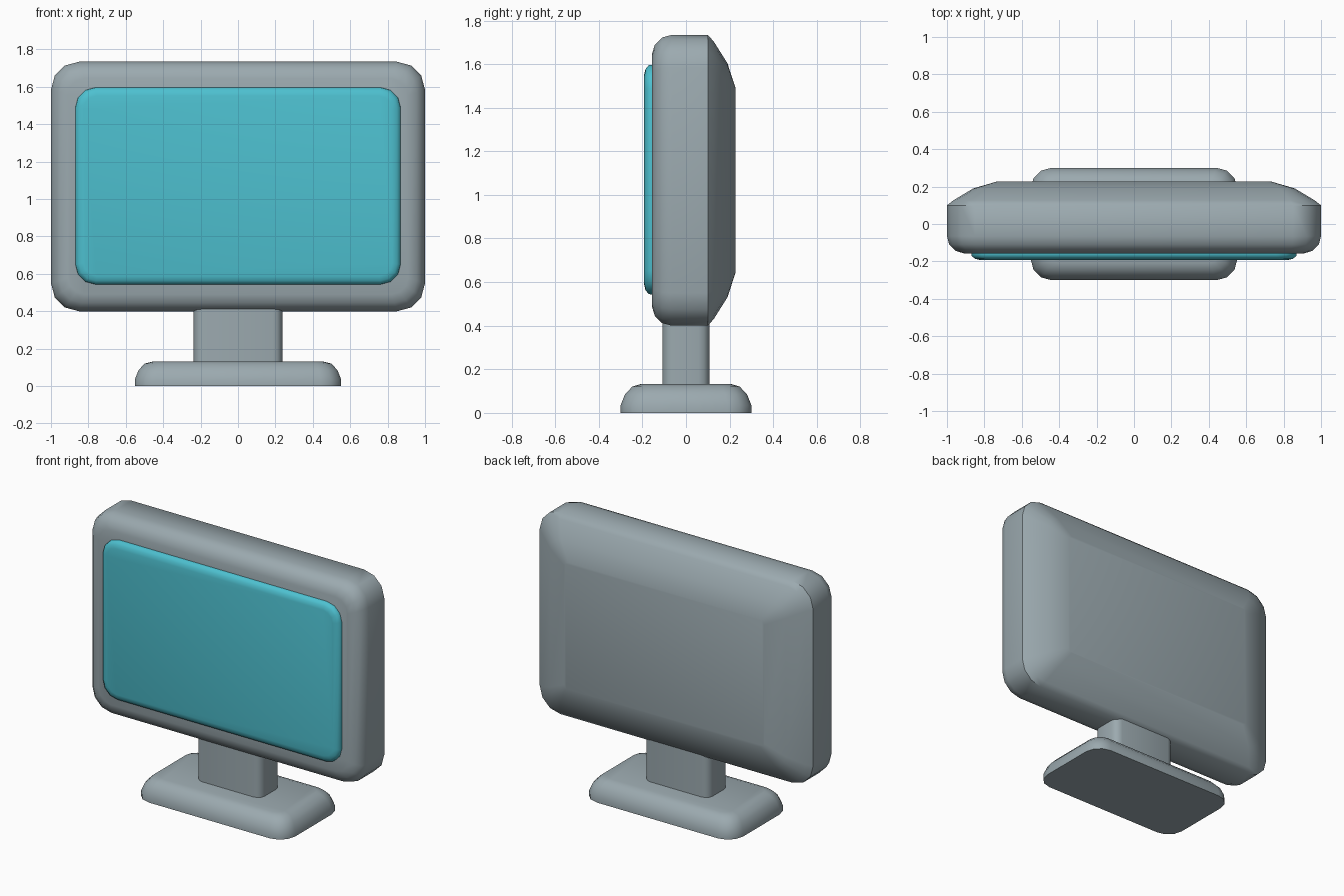
import bpy, bmesh, math

if "Cube" in bpy.data.objects:
    bpy.data.objects.remove(bpy.data.objects["Cube"])


def material(name, rgb):
    m = bpy.data.materials.new(name)
    m.diffuse_color = (*rgb, 1)
    m.use_nodes = True
    m.node_tree.nodes["Principled BSDF"].inputs["Base Color"].default_value = m.diffuse_color
    return m


GREY = material("cool_grey", (0.33, 0.40, 0.43))
TEAL = material("screen_teal", (0.075, 0.53, 0.63))


def rounded_rect(hu, hv, r, seg=3):
    """Outline of a rectangle with rounded corners."""
    pts = []
    for k, (su, sv) in enumerate([(1, 1), (-1, 1), (-1, -1), (1, -1)]):
        for i in range(seg + 1):
            a = math.pi / 2 * (k + i / seg)
            pts.append((su * (hu - r) + r * math.cos(a), sv * (hv - r) + r * math.sin(a)))
    return pts


def loft(name, hu, hv, rings, mat, z=0.0, upright=False):
    """Skin rings of (depth, inset u, inset v, corner radius) and cap both ends."""
    bm = bmesh.new()
    loops = []
    for d, iu, iv, r in rings:
        outline = rounded_rect(hu - iu, hv - iv, r)
        loops.append([bm.verts.new((u, d, z + v) if upright else (u, v, z + d))
                      for u, v in outline])
    n = len(loops[0])
    for a, b in zip(loops, loops[1:]):
        for i in range(n):
            j = (i + 1) % n
            bm.faces.new((a[i], a[j], b[j], b[i]))
    bm.faces.new(loops[0])
    bm.faces.new(loops[-1])
    bmesh.ops.recalc_face_normals(bm, faces=bm.faces)
    me = bpy.data.meshes.new(name)
    bm.to_mesh(me)
    bm.free()
    me.materials.append(mat)
    ob = bpy.data.objects.new(name, me)
    bpy.context.collection.objects.link(ob)
    bpy.ops.object.select_all(action='DESELECT')
    ob.select_set(True)
    bpy.context.view_layer.objects.active = ob
    bpy.ops.object.shade_smooth_by_angle(angle=math.radians(50))
    return ob


# Housing: rounded front rim, tapered back
loft("monitor_housing", 1.0, 0.667, [
    (-0.157, 0.09, 0.09, 0.09),
    (-0.143, 0.045, 0.045, 0.12),
    (-0.11, 0.012, 0.012, 0.14),
    (-0.065, 0.0, 0.0, 0.15),
    (0.10, 0.0, 0.0, 0.15),
    (0.127, 0.035, 0.03, 0.13),
    (0.19, 0.14, 0.13, 0.08),
    (0.228, 0.27, 0.245, 0.03),
], GREY, z=1.067, upright=True)

# Screen: shallow raised panel
loft("screen", 0.87, 0.527, [
    (-0.192, 0.045, 0.045, 0.07),
    (-0.186, 0.02, 0.02, 0.09),
    (-0.172, 0.003, 0.003, 0.105),
    (-0.16, 0.0, 0.0, 0.11),
    (-0.14, 0.0, 0.0, 0.11),
], TEAL, z=1.07, upright=True)

# Neck
loft("stand_neck", 0.237, 0.108, [
    (0.11, 0, 0, 0.05),
    (0.45, 0, 0, 0.05),
], GREY)

# Foot with rounded top edge
loft("stand_base", 0.552, 0.3, [
    (0.0, 0.0, 0.0, 0.11),
    (0.035, 0.0, 0.0, 0.11),
    (0.085, 0.02, 0.02, 0.10),
    (0.12, 0.053, 0.053, 0.08),
    (0.132, 0.1, 0.09, 0.05),
], GREY)
